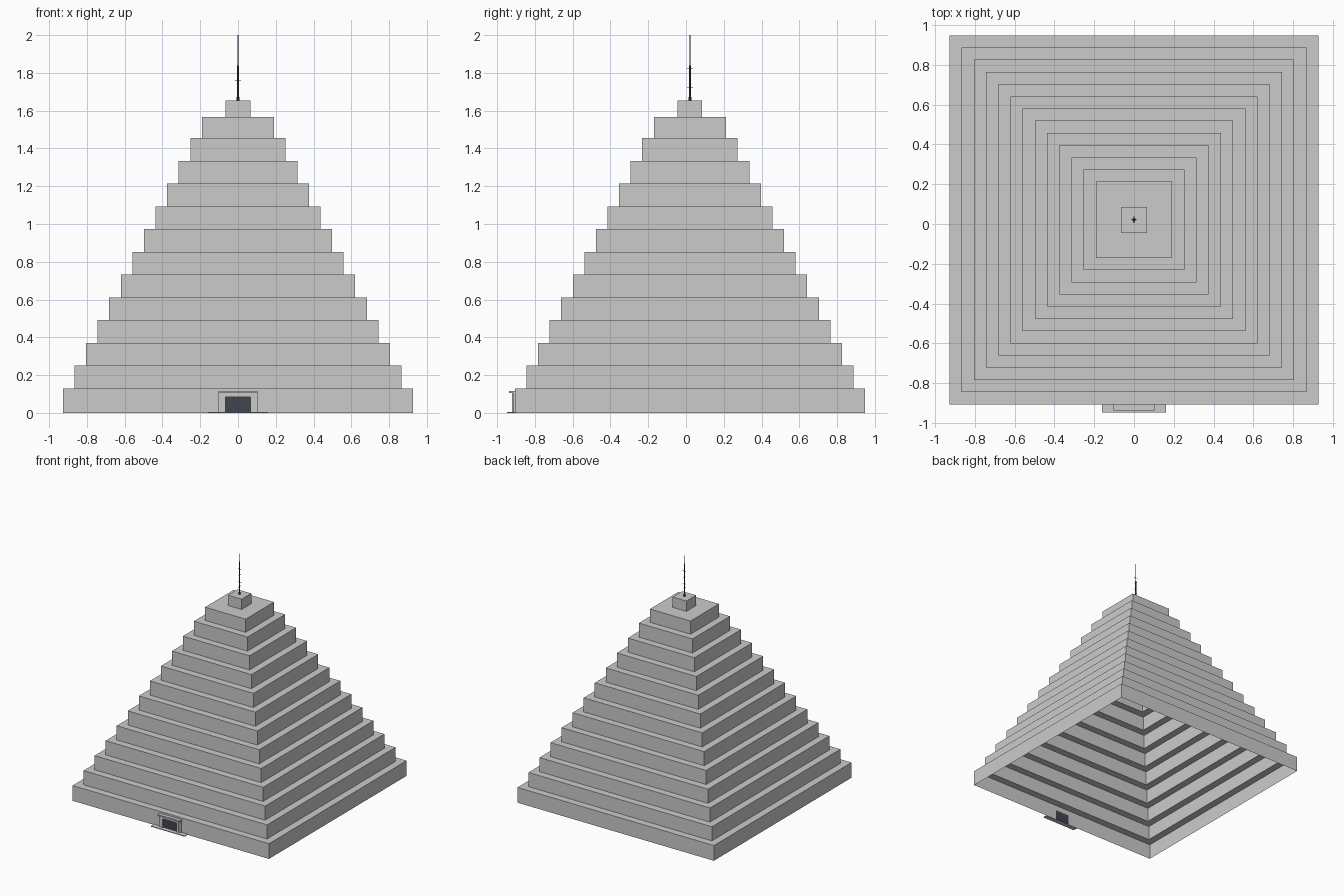
import bpy, bmesh, math

if "Cube" in bpy.data.objects:
    bpy.data.objects.remove(bpy.data.objects["Cube"])

CY = 0.021       # pyramid centre in y
HALF = 0.927     # half width of the lowest tier
FRONT = CY - HALF


def material(name, rgb):
    m = bpy.data.materials.new(name)
    m.diffuse_color = (*rgb, 1)
    m.use_nodes = True
    m.node_tree.nodes["Principled BSDF"].inputs["Base Color"].default_value = m.diffuse_color
    return m


stone = material("stone", (0.58, 0.58, 0.55))
dark = material("dark", (0.05, 0.06, 0.075))


def finish(name, bm, mat):
    me = bpy.data.meshes.new(name)
    bmesh.ops.recalc_face_normals(bm, faces=bm.faces[:])
    bm.to_mesh(me)
    bm.free()
    ob = bpy.data.objects.new(name, me)
    me.materials.append(mat)
    bpy.context.collection.objects.link(ob)
    return ob


def box(name, x0, x1, y0, y1, z0, z1, mat=stone):
    bm = bmesh.new()
    bmesh.ops.create_cube(bm, size=1)
    for v in bm.verts:
        v.co = (x1 if v.co.x > 0 else x0,
                y1 if v.co.y > 0 else y0,
                z1 if v.co.z > 0 else z0)
    return finish(name, bm, mat)


def rod(name, r, z0, z1, r_top=None):
    bm = bmesh.new()
    bmesh.ops.create_cone(bm, cap_ends=True, segments=8, radius1=r,
                          radius2=r if r_top is None else r_top, depth=z1 - z0)
    bmesh.ops.translate(bm, verts=bm.verts[:], vec=(0, CY, (z0 + z1) / 2))
    return finish(name, bm, dark)


# Stepped hollow shell, open underneath: (half width, height) profile
levels = [0.0, 0.13] + [0.13 + 0.1204 * i for i in range(1, 12)] + [1.567]
profile = []
for i in range(13):
    h = HALF - 0.0613 * i
    profile += [(h, levels[i]), (h, levels[i + 1])]
profile += [(0.065, 1.567), (0.065, 1.655)]   # cap block

bm = bmesh.new()
rings = [[bm.verts.new((sx * h, CY + sy * h, z))
          for sx, sy in ((-1, -1), (1, -1), (1, 1), (-1, 1))]
         for h, z in profile]
for a, b in zip(rings, rings[1:]):
    for k in range(4):
        n = (k + 1) % 4
        bm.faces.new((a[k], a[n], b[n], b[k]))
bm.faces.new(rings[-1])
finish("stepped_pyramid", bm, stone)

# Entrance: dark door, stepped surround, lintel and doorstep
box("door", -0.065, 0.065, FRONT - 0.006, FRONT + 0.004, 0.004, 0.083, dark)
for s, side in ((-1, "left"), (1, "right")):
    xs = sorted((s * 0.065, s * 0.083))
    box(f"{side}_jamb", *xs, FRONT - 0.016, FRONT, 0, 0.1)
    xs = sorted((s * 0.083, s * 0.103))
    box(f"{side}_outer_jamb", *xs, FRONT - 0.01, FRONT, 0, 0.104)
box("door_head", -0.083, 0.083, FRONT - 0.016, FRONT, 0.083, 0.104)
box("lintel", -0.104, 0.104, FRONT - 0.03, FRONT, 0.104, 0.115)
box("doorstep", -0.16, 0.16, FRONT - 0.041, FRONT, 0, 0.006)

# Antenna mast with small cross arms
rod("mast_foot", 0.009, 1.655, 1.672)
rod("mast", 0.005, 1.672, 1.84)
rod("mast_tip", 0.003, 1.84, 2.0, 0.002)
for i, z in enumerate((1.72, 1.76, 1.82, 1.87)):
    a, b = (0.016, 0.0015) if i % 2 else (0.0015, 0.016)
    box(f"cross_arm_{i + 1}", -a, a, CY - b, CY + b, z, z + 0.002, dark)
